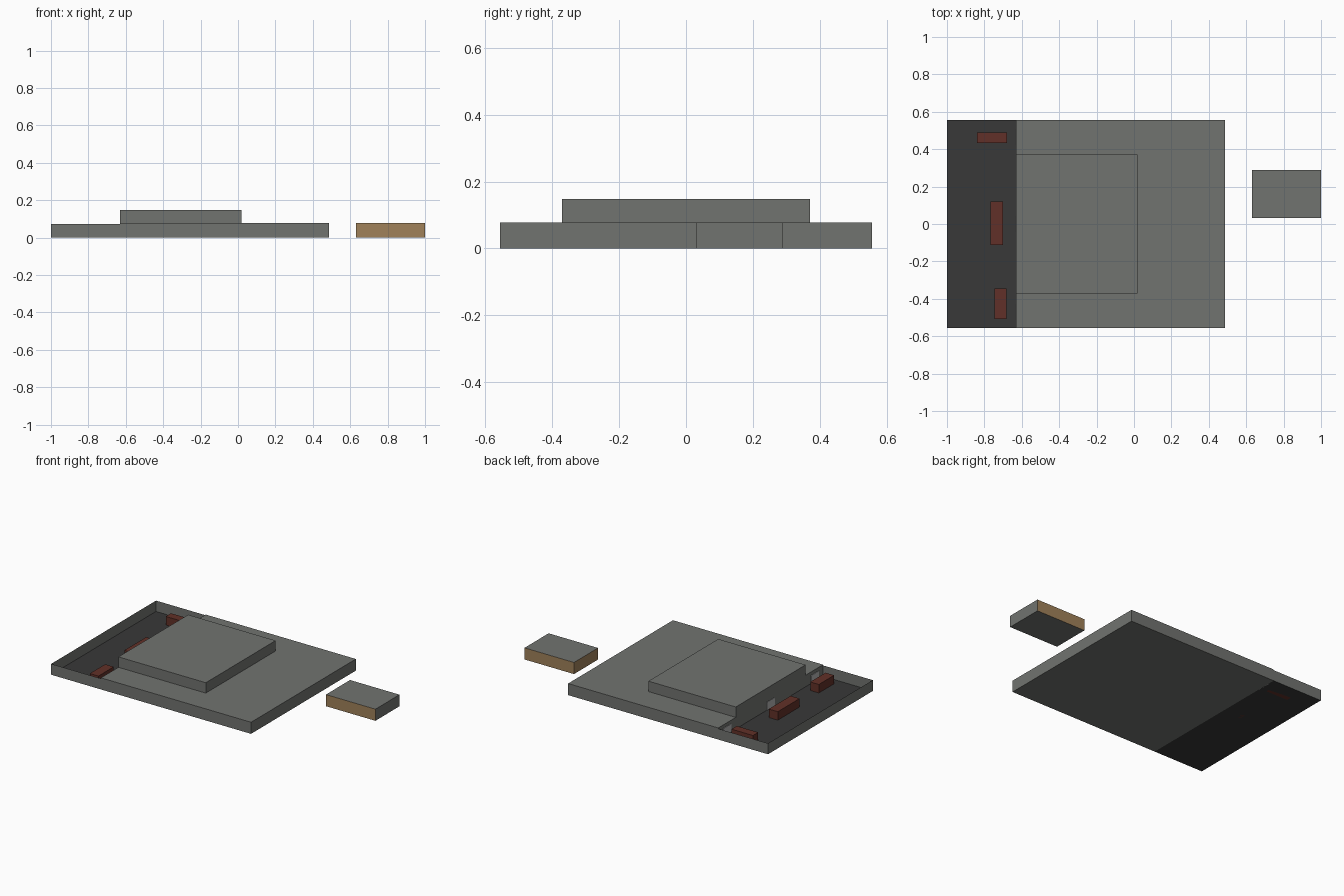
import bpy, bmesh

if "Cube" in bpy.data.objects:
    bpy.data.objects.remove(bpy.data.objects["Cube"])


def material(name, rgb):
    m = bpy.data.materials.new(name)
    m.diffuse_color = (*rgb, 1.0)
    m.use_nodes = True
    m.node_tree.nodes["Principled BSDF"].inputs["Base Color"].default_value = m.diffuse_color
    return m


grey = material("concrete_grey", (0.165, 0.172, 0.160))
dark = material("asphalt_dark", (0.040, 0.040, 0.040))
red = material("dark_red", (0.120, 0.030, 0.021))
tan = material("tan_wall", (0.350, 0.220, 0.102))
light = material("light_grey", (0.45, 0.45, 0.45))


def box(name, x, y, z, mats, drop=None, paint=None):
    """Box from ranges; drop(normal) removes faces, paint(normal) gives a material index."""
    bm = bmesh.new()
    bmesh.ops.create_cube(bm, size=1)
    for v in bm.verts:
        for i, (lo, hi) in enumerate((x, y, z)):
            v.co[i] = lo if v.co[i] < 0 else hi
    bm.normal_update()
    if paint:
        for f in bm.faces:
            f.material_index = paint(f.normal)
    if drop:
        gone = [f for f in bm.faces if drop(f.normal)]
        bmesh.ops.delete(bm, geom=gone, context='FACES')
    me = bpy.data.meshes.new(name)
    bm.to_mesh(me)
    bm.free()
    for m in mats:
        me.materials.append(m)
    ob = bpy.data.objects.new(name, me)
    bpy.context.collection.objects.link(ob)
    return ob


WALL = -0.63          # line between yard and building
Y = (-0.557, 0.557)

# Main building and raised upper storey
box("main_building", (WALL, 0.487), Y, (0, 0.078), [grey])
box("upper_storey", (WALL, 0.02), (-0.371, 0.371), (0.078, 0.148), [grey])

# Open yard: thin sheet walls on three sides and a dark floor
box("yard", (-1, WALL), Y, (0, 0.073), [grey, dark],
    drop=lambda n: n.z > 0.5 or n.x > 0.5,
    paint=lambda n: 1 if n.z < -0.5 else 0)

# Doors in the building wall facing the yard
for i, y in enumerate((-0.47, 0.0, 0.465)):
    box(f"door_{i + 1}", (WALL - 0.003, WALL), (y - 0.042, y + 0.042), (0, 0.055), [light])

# Containers standing in the yard
for i, (x, y) in enumerate((((-0.84, -0.68), (0.432, 0.488)),
                            ((-0.767, -0.70), (-0.112, 0.12)),
                            ((-0.747, -0.683), (-0.508, -0.345)))):
    box(f"container_{i + 1}", x, y, (0, 0.057), [red])

# Detached shed: tan walls, grey roof, base and right end
box("shed", (0.632, 1.0), (0.032, 0.288), (0, 0.078), [grey, tan],
    paint=lambda n: 1 if abs(n.y) > 0.5 or n.x < -0.5 else 0)
